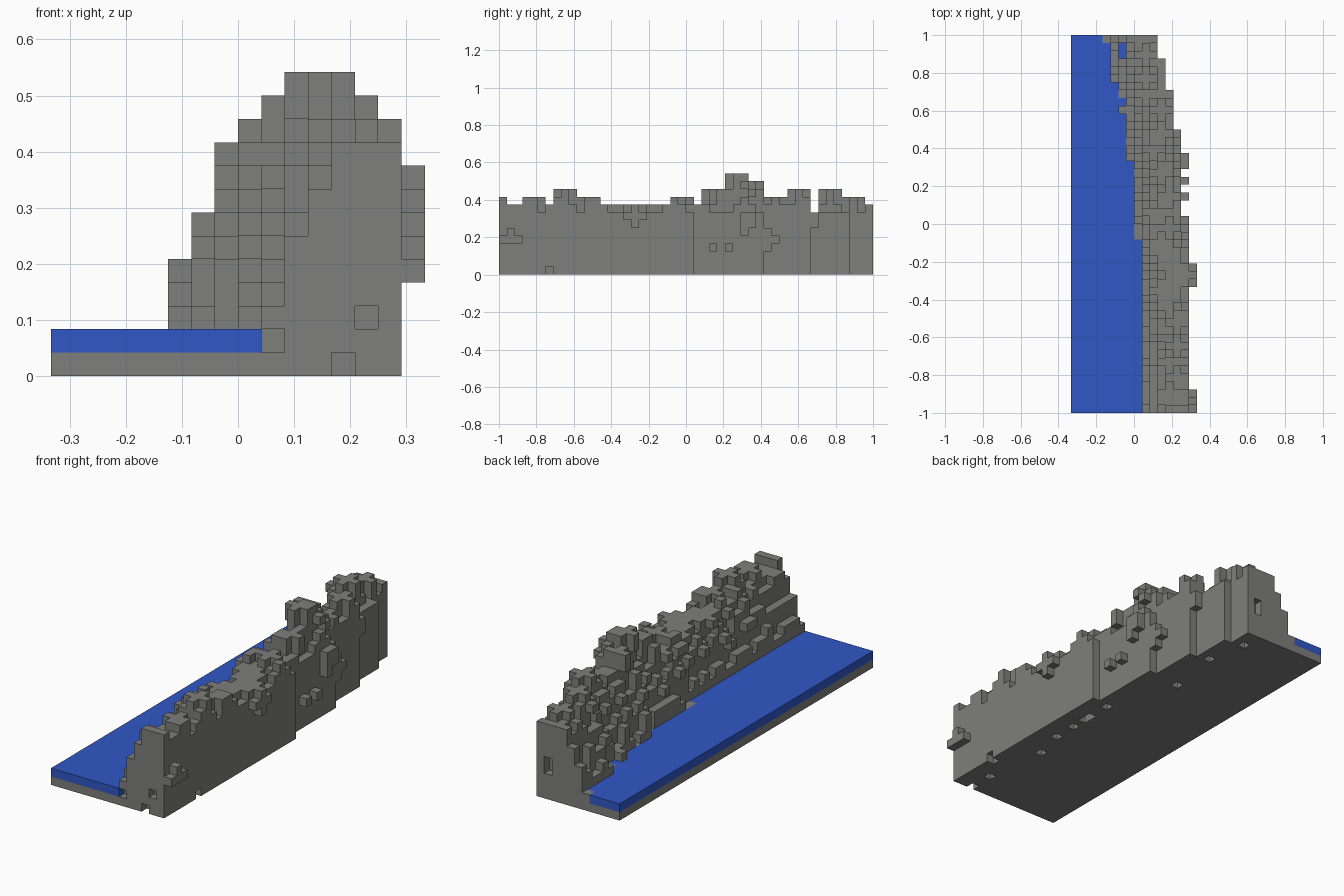
import bpy, bmesh, random
from mathutils import Vector

random.seed(11)
U = 1 / 24                    # block size
NX, NY = 16, 48               # blocks across and along

cube = bpy.data.objects.get("Cube")
if cube:
    bpy.data.objects.remove(cube, do_unlink=True)


def material(name, rgb):
    m = bpy.data.materials.new(name)
    m.use_nodes = True
    m.diffuse_color = (*rgb, 1)
    m.node_tree.nodes["Principled BSDF"].inputs["Base Color"].default_value = (*rgb, 1)
    return m


def expand(runs):
    """Turn (value, length) runs into one value per row."""
    return [v for v, n in runs for _ in range(n)]


# Shoreline, back wall and skyline along the length
shore = expand([(9, 22), (8, 10), (7, 8), (6, 2), (5, 5), (4, 1)])
wall = expand([(15, 25), (14, 9), (13, 6), (12, 5), (11, 3)])
sky_runs = [(10, 1), (9, 2), (10, 3), (9, 1), (11, 3), (10, 3), (9, 9), (10, 3),
            (9, 1), (11, 3), (13, 3), (12, 2), (10, 3), (11, 3), (8, 1), (11, 3),
            (10, 3), (9, 1)]
sky = expand(sky_runs)
steep, gentle = [2, 6, 8, 9, 11], [2, 5, 7, 9, 11]   # cliff height going inland
ceiling = [2, 5, 7, 10, 11, 12, 13]       # highest bump, counted from the far shore


def along(profile, k):
    return profile[min(k, len(profile) - 1)]


def ground(i, j):
    k, d = i - shore[j], wall[j] - 1 - i
    if k < 0 or d < 0:
        return 1
    slope = steep if shore[j] > 7 else gentle
    return min(along(slope, k), max(8, sky[j] - 2), 8 if d == 0 else NX)


def plus(i, j, z):
    return [(i, j, z)] + [(i + s * a, j + s * b, z + s * c)
                          for a, b, c in ((1, 0, 0), (0, 1, 0), (0, 0, 1)) for s in (-1, 1)]


def fits(i, j, z):
    return (0 <= j < NY and shore[j] <= i < wall[j]
            and 2 <= z < min(sky[j], along(ceiling, i - 4)))


def add_plus(i, j, z):
    stone.update(c for c in plus(i, j, z) if fits(*c))


# Solid cliff and sea bed
stone = {(i, j, z) for j in range(NY) for i in range(wall[j]) for z in range(ground(i, j))}

# Plus-shaped bumps: dense on the seaward slope, sparser on the flat top
for j in range(NY):
    for i in range(shore[j], wall[j]):
        low, high = max(2, ground(i - 1, j)), ground(i, j)
        if random.random() < (0.45 if high > low or i == shore[j] else 0.2):
            add_plus(i, j, random.randint(min(low, high), high))

# Crest bumps forming the skyline
row = 0
for top, count in sky_runs:
    for start in range(row, row + count, 3):
        mid = min(start + 1, row + count - 1)
        crest = shore[mid] + (3 if top > 11 else 4 if top == 11 else random.choice((3, 4)))
        crest = min(crest, wall[mid] - 2)
        add_plus(crest, mid, top - 1)
        add_plus(crest, mid, top - 2)
        stone.update((crest, j, z) for j in range(start, min(start + 3, row + count))
                     for z in range(top))
    row += count

# Bumps sticking out of the back wall
for j, z in ((1, 4), (17, 7), (31, 6), (34, 4)):
    stone.update(c for c in plus(wall[j], j, z) if c[0] == wall[j] and 0 <= c[1] < NY)
stone.update({(14, 27, 3), (14, 29, 3), (14, 32, 7), (12, 40, 6), (12, 40, 7), (6, 38, 2)})

# Notches in the ends and wall, pits underneath
stone -= {(15, 1, 3), (14, 30, 6)}
stone -= {(9, 0, 1), (12, 0, 0), (13, 0, 2), (14, 6, 0), (9, 47, 3), (9, 47, 4)}
stone -= {(i, j, 0) for i, j in ((9, 33), (10, 40), (9, 45), (12, 24), (12, 21), (12, 20),
                                 (12, 18), (12, 15), (11, 11), (12, 3))}

# Water sheet with a small pool in the far cove
pool = {(6, 45), (6, 46)}
stone -= {(i, j, z) for i, j in pool for z in range(1, 13)}
water = {(i, j, 1) for j in range(NY) for i in range(shore[j])} | {(i, j, 1) for i, j in pool}
stone -= water


def block_object(name, cells, solid, mat):
    """Mesh the faces of the cells that are not covered by a solid neighbour."""
    bm = bmesh.new()
    origin = Vector((-NX / 2, -NY / 2, 0))
    for cell in sorted(cells):
        centre = Vector(cell) + origin + Vector((0.5, 0.5, 0.5))
        for axis in range(3):
            for s in (-1, 1):
                n = Vector((0, 0, 0))
                n[axis] = s
                if tuple(int(c + d) for c, d in zip(cell, n)) in solid:
                    continue
                u = Vector((0, 0, 0))
                u[(axis + 1) % 3] = 0.5
                v = n.cross(u)
                corners = (-u - v, u - v, u + v, v - u)
                bm.faces.new([bm.verts.new((centre + n / 2 + q) * U) for q in corners])
    bmesh.ops.remove_doubles(bm, verts=bm.verts, dist=U / 20)
    mesh = bpy.data.meshes.new(name)
    bm.to_mesh(mesh)
    bm.free()
    mesh.materials.append(mat)
    obj = bpy.data.objects.new(name, mesh)
    bpy.context.collection.objects.link(obj)
    return obj


block_object("cliff", stone, stone | water, material("stone_grey", (0.21, 0.21, 0.205)))
block_object("water", water, stone | water, material("water_blue", (0.03, 0.095, 0.56)))
